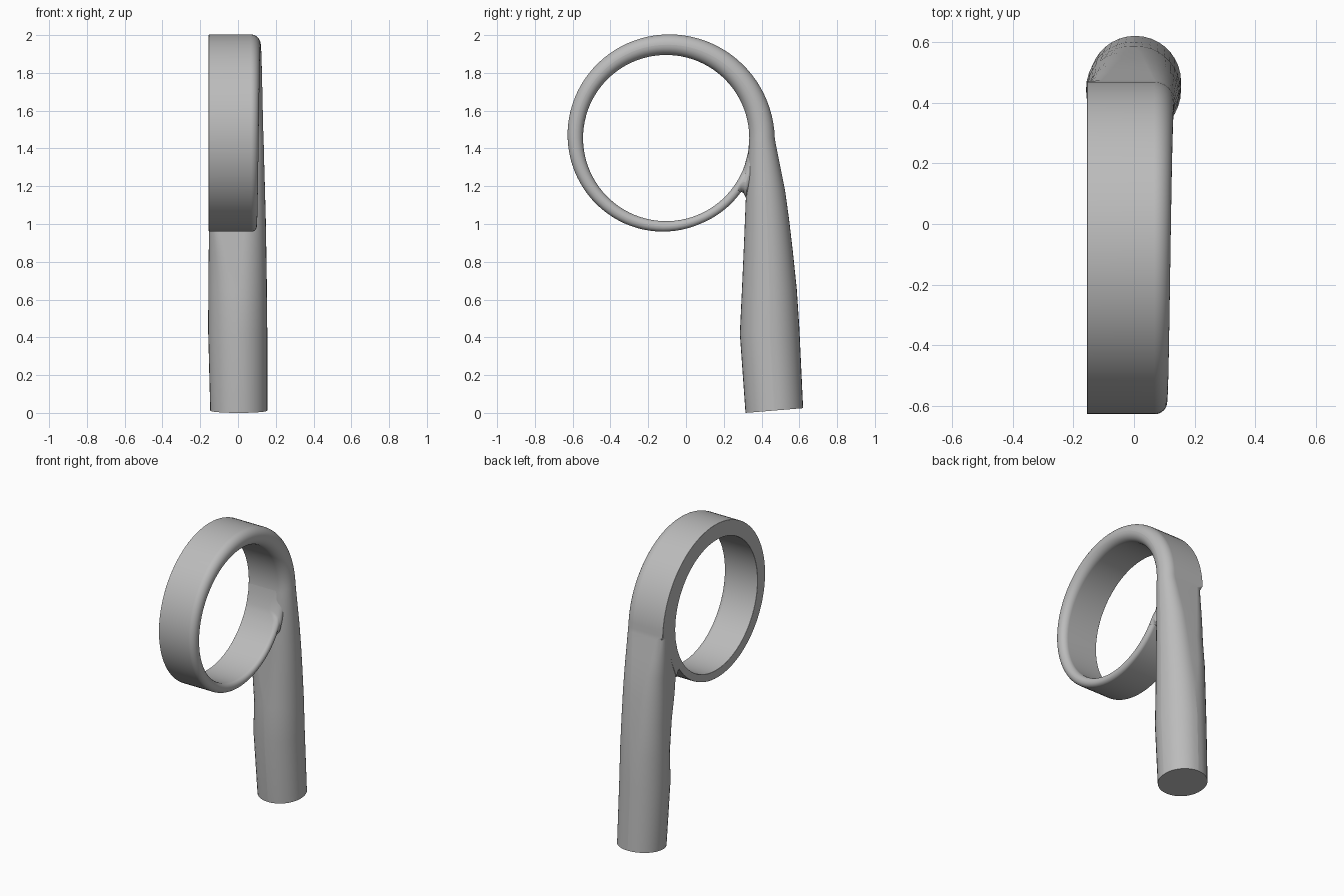
import bpy, bmesh, math
from mathutils import Vector

cube = bpy.data.objects.get("Cube")
if cube:
    bpy.data.objects.remove(cube, do_unlink=True)

grey = bpy.data.materials.new("plain grey")
grey.use_nodes = True
grey.diffuse_color = (0.5, 0.5, 0.5, 1)
grey.node_tree.nodes["Principled BSDF"].inputs["Base Color"].default_value = (0.5, 0.5, 0.5, 1)

CY, CZ, HOLE = -0.105, 1.455, 0.44   # centre and radius of the hole
SHARP, ROUND = 0.003, 1.0
ARC = 9                              # segments per rounded corner


def polar(angle, radius):
    a = math.radians(angle)
    return (CY + radius * math.cos(a), CZ + radius * math.sin(a))


def section(inner, outer, x0, x1, r_in, r_out):
    """Rounded box section: full round on +x, chosen corner radii on -x."""
    p, q = Vector((0, *inner)), Vector((0, *outer))
    width = (q - p).length
    axis = (q - p) / width
    limit = min(width, x1 - x0) / 2 - 0.0005
    pts = []
    corners = ((1, 1, ROUND), (-1, 1, ROUND), (-1, -1, r_in), (1, -1, r_out))
    for i, (su, sx, r) in enumerate(corners):
        r = min(r, limit)
        u = width - r if su > 0 else r
        x = x1 - r if sx > 0 else x0 + r
        for k in range(ARC + 1):
            t = math.radians(90 * (i + k / ARC))
            pts.append(p + axis * (u + r * math.cos(t)) + Vector((x + r * math.sin(t), 0, 0)))
    return pts


def loft(name, stations):
    bm = bmesh.new()
    rows = [[bm.verts.new(v) for v in section(*s)] for s in stations]
    for a, b in zip(rows, rows[1:]):
        for i in range(len(a)):
            j = (i + 1) % len(a)
            bm.faces.new((a[i], a[j], b[j], b[i]))
    bm.faces.new(rows[0])
    bm.faces.new(rows[-1])
    bmesh.ops.recalc_face_normals(bm, faces=bm.faces)
    mesh = bpy.data.meshes.new(name)
    bm.to_mesh(mesh)
    bm.free()
    mesh.materials.append(grey)
    obj = bpy.data.objects.new(name, mesh)
    bpy.context.collection.objects.link(obj)
    bpy.ops.object.select_all(action='DESELECT')
    bpy.context.view_layer.objects.active = obj
    obj.select_set(True)
    bpy.ops.object.shade_smooth_by_angle(angle=math.radians(35))
    mod = obj.modifiers.new("even shading", 'WEIGHTED_NORMAL')
    mod.keep_sharp = True
    return obj


# Handle: round at the foot, flattening towards the ring
stations = [
    ((0.315, 0.0), (0.62, 0.025), -0.147, 0.155, ROUND, ROUND),
    ((0.285, 0.42), (0.60, 0.45), -0.158, 0.155, ROUND, ROUND),
    ((0.296, 0.65), (0.586, 0.66), -0.157, 0.153, ROUND, ROUND),
    ((0.305, 0.85), (0.565, 0.86), -0.155, 0.15, 0.10, 0.12),
    ((0.312, 1.02), (0.545, 1.03), -0.152, 0.147, 0.04, 0.11),
    ((0.318, 1.17), (0.524, 1.18), -0.152, 0.143, 0.01, 0.09),
    ((0.327, 1.31), (0.498, 1.31), -0.154, 0.139, SHARP, 0.07),
    ((0.334, 1.43), (0.474, 1.43), -0.155, 0.136, SHARP, 0.05),
]

# Ring: sweeps round the hole and thins out as it goes
STEP = 4
for angle in range(0, 325, STEP):
    f = angle / 270
    stations.append((polar(angle, HOLE), polar(angle, 0.575 - 0.08 * min(f, 1.08)),
                     -0.155, 0.135 - 0.036 * min(f, 1) ** 0.8, SHARP, SHARP))

# Small fillet where the ring tail meets the handle
for angle, outer in ((329, (0.277, 1.158)), (333, (0.292, 1.171)),
                     (337, (0.306, 1.162)), (341, (0.322, 1.13)),
                     (350, (0.37, 1.24)), (358, (0.40, 1.36))):
    stations.append((polar(angle, HOLE), outer, -0.154, 0.099, SHARP, SHARP))

loft("ring_and_handle", stations)
